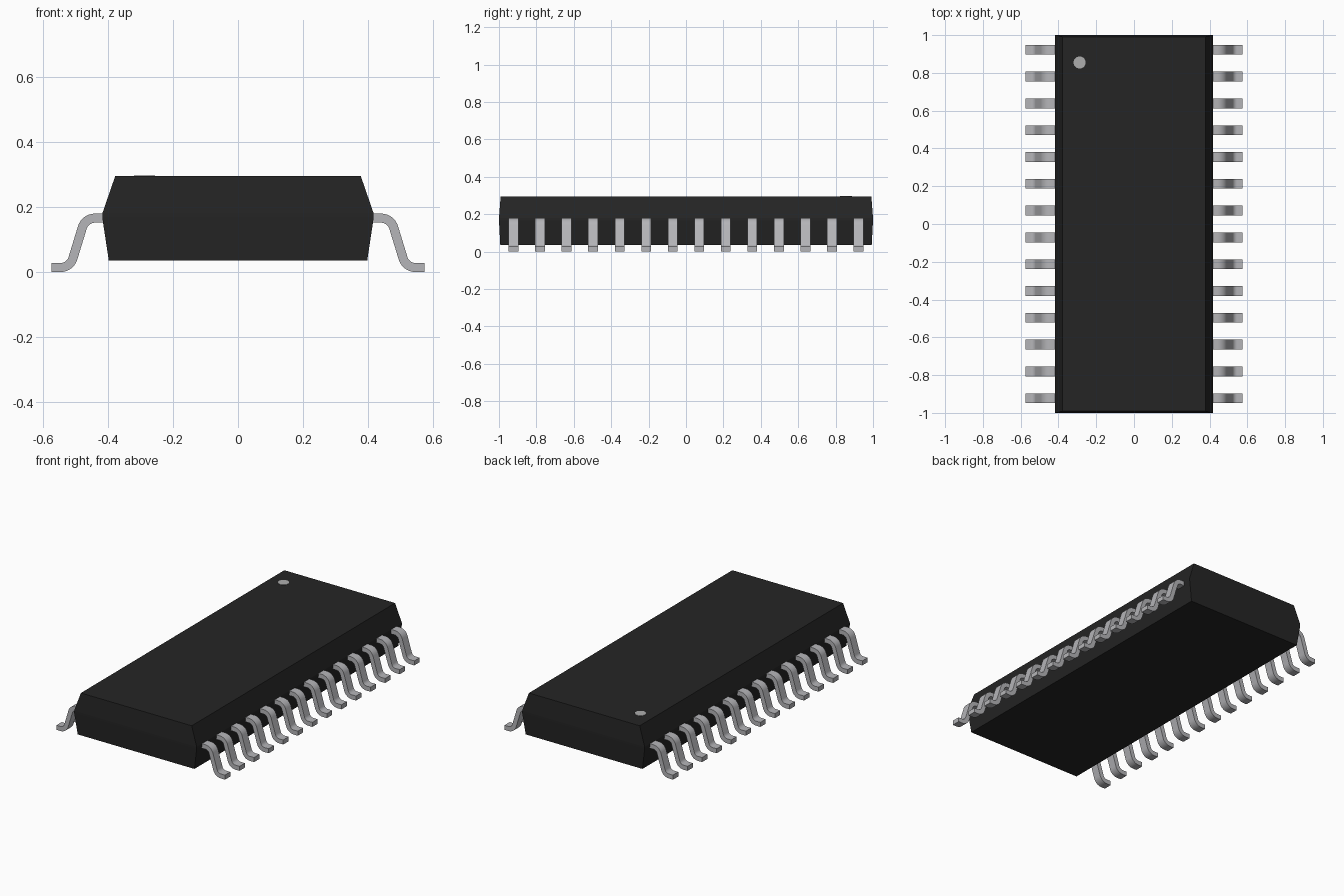
import bpy, bmesh
from math import sin, cos, radians, pi

if "Cube" in bpy.data.objects:
    bpy.data.objects.remove(bpy.data.objects["Cube"])


def material(name, rgb):
    m = bpy.data.materials.new(name)
    m.diffuse_color = (*rgb, 1)
    m.use_nodes = True
    m.node_tree.nodes["Principled BSDF"].inputs["Base Color"].default_value = m.diffuse_color
    return m


BLACK = material("black_plastic", (0.018, 0.018, 0.018))
METAL = material("tinned_metal", (0.46, 0.46, 0.48))
DOT = material("grey_mark", (0.42, 0.42, 0.42))


def mesh_from(bm, name, mat):
    bmesh.ops.recalc_face_normals(bm, faces=bm.faces)
    me = bpy.data.meshes.new(name)
    bm.to_mesh(me)
    bm.free()
    me.materials.append(mat)
    return me


def add(name, me, loc=(0, 0, 0), turn=0):
    ob = bpy.data.objects.new(name, me)
    ob.location = loc
    ob.rotation_euler.z = turn
    bpy.context.collection.objects.link(ob)
    return ob


# Body: stacked rectangles (half width, half length, height), widest at the leads
bm = bmesh.new()
rings = []
for hx, hy, z in [(0.398, 0.993, 0.036), (0.418, 1.0, 0.168),
                  (0.418, 1.0, 0.18), (0.378, 0.991, 0.296)]:
    rings.append([bm.verts.new((sx * hx, sy * hy, z))
                  for sx, sy in [(-1, -1), (1, -1), (1, 1), (-1, 1)]])
for a, b in zip(rings, rings[1:]):
    for i in range(4):
        j = (i + 1) % 4
        bm.faces.new((a[i], a[j], b[j], b[i]))
bm.faces.new(rings[0])
bm.faces.new(rings[-1])
add("body", mesh_from(bm, "body", BLACK))

# Pin one mark: thin disc on the top face
bm = bmesh.new()
bmesh.ops.create_cone(bm, cap_ends=True, segments=32, radius1=0.032,
                      radius2=0.032, depth=0.004)
add("pin_one_mark", mesh_from(bm, "pin_one_mark", DOT), (-0.288, 0.855, 0.2955))

# Gull wing lead: centre path of straight, arc, slope, arc, foot
T, W, R, BEND, STEPS = 0.028, 0.052, 0.04, radians(73), 8
Z_TOP, Z_FOOT, X0, X_END = 0.166, T / 2, 0.441, 0.575
slope = (Z_TOP - Z_FOOT - 2 * R * (1 - cos(BEND))) / sin(BEND)
x1 = X0 + 2 * R * sin(BEND) + slope * cos(BEND)
path = [(0.39, Z_TOP, 0)]                      # x, z, downward angle
for i in range(STEPS + 1):
    a = BEND * i / STEPS
    path.append((X0 + R * sin(a), Z_TOP - R + R * cos(a), a))
for i in range(STEPS, -1, -1):
    a = BEND * i / STEPS
    path.append((x1 - R * sin(a), Z_FOOT + R - R * cos(a), a))
path.append((X_END, Z_FOOT, 0))

bm = bmesh.new()
rings = []
for x, z, a in path:
    rings.append([bm.verts.new((x + s * T / 2 * sin(a), y * W / 2, z + s * T / 2 * cos(a)))
                  for s, y in [(1, -1), (1, 1), (-1, 1), (-1, -1)]])
for a, b in zip(rings, rings[1:]):
    for i in range(4):
        j = (i + 1) % 4
        bm.faces.new((a[i], a[j], b[j], b[i]))
bm.faces.new(rings[0])
bm.faces.new(rings[-1])
lead = mesh_from(bm, "lead", METAL)

# Fourteen leads on each long side
COUNT, PITCH = 14, 0.1419
for side, turn in (("right", 0), ("left", pi)):
    for i in range(COUNT):
        ob = add(f"{side}_lead_{i + 1}", lead, (0, (i - (COUNT - 1) / 2) * PITCH, 0), turn)

# Smooth bends, sharp lead edges
bpy.context.view_layer.objects.active = ob
ob.select_set(True)
bpy.ops.object.shade_smooth_by_angle(angle=radians(30))
